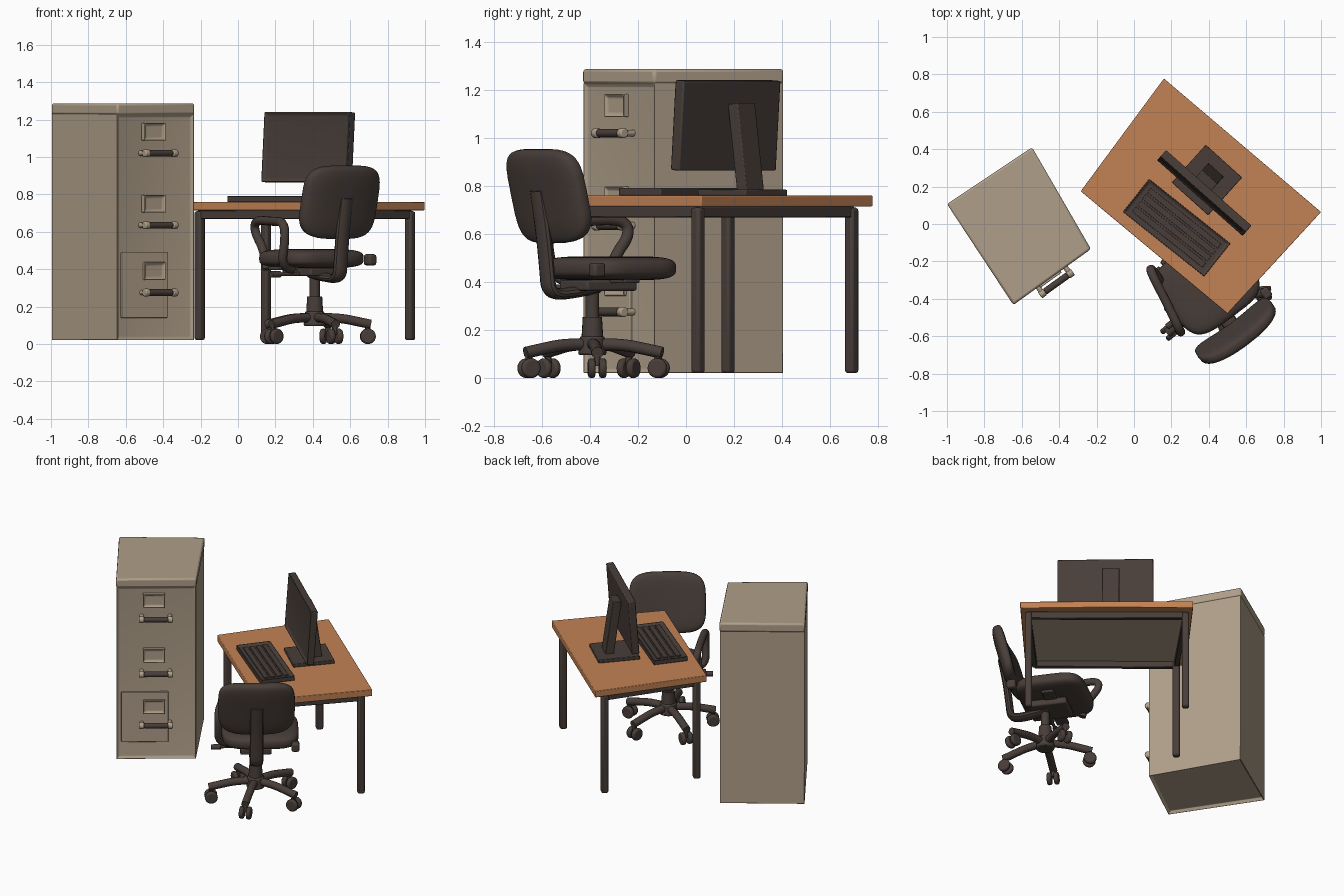
import bpy, bmesh, math
from mathutils import Vector, Matrix

if "Cube" in bpy.data.objects:
    bpy.data.objects.remove(bpy.data.objects["Cube"])


def material(name, rgb):
    m = bpy.data.materials.new(name)
    m.diffuse_color = (*rgb, 1)
    m.use_nodes = True
    m.node_tree.nodes["Principled BSDF"].inputs["Base Color"].default_value = m.diffuse_color
    return m


DARK = material("dark brown", (0.065, 0.048, 0.041))
BEIGE = material("beige metal", (0.43, 0.345, 0.25))
WOOD = material("orange wood", (0.54, 0.225, 0.09))


def finish(name, bm, mat, matrix=Matrix(), bevel=0.0, seg=2):
    bmesh.ops.recalc_face_normals(bm, faces=bm.faces)
    me = bpy.data.meshes.new(name)
    bm.to_mesh(me)
    bm.free()
    me.materials.append(mat)
    ob = bpy.data.objects.new(name, me)
    ob.matrix_world = matrix
    bpy.context.collection.objects.link(ob)
    if bevel:
        b = ob.modifiers.new("bevel", 'BEVEL')
        b.width, b.segments, b.limit_method = bevel, seg, 'ANGLE'
    bpy.context.view_layer.objects.active = ob
    ob.select_set(True)
    bpy.ops.object.shade_smooth_by_angle(angle=math.radians(35))
    ob.select_set(False)
    return ob


def recess(bm, direction, width, depth):
    """Inset and push in the face that looks along direction."""
    bmesh.ops.recalc_face_normals(bm, faces=bm.faces)
    bm.normal_update()
    d = Vector(direction)
    f = max(bm.faces, key=lambda f: f.normal.dot(d))
    bmesh.ops.inset_region(bm, faces=[f], thickness=width, depth=0)
    bm.normal_update()
    n = f.normal.copy()
    for v in f.verts:
        v.co -= n * depth


def prism(name, pts, z0, z1, mat, bevel=0.0, cut=None):
    bm = bmesh.new()
    lo = [bm.verts.new((x, y, z0)) for x, y in pts]
    hi = [bm.verts.new((x, y, z1)) for x, y in pts]
    bm.faces.new(lo)
    bm.faces.new(hi)
    for i in range(len(pts)):
        j = (i + 1) % len(pts)
        bm.faces.new((lo[i], lo[j], hi[j], hi[i]))
    for c in cut or []:
        recess(bm, *c)
    return finish(name, bm, mat, bevel=bevel)


def frame(x, y, deg):
    return Matrix.Translation((x, y, 0)) @ Matrix.Rotation(math.radians(deg), 4, 'Z')


def box(name, fr, loc, size, mat, tilt=0, bevel=0.004, cut=None):
    bm = bmesh.new()
    bmesh.ops.create_cube(bm, size=1)
    bmesh.ops.scale(bm, vec=size, verts=bm.verts)
    if cut:
        recess(bm, *cut)
    m = fr @ Matrix.Translation(loc) @ Matrix.Rotation(math.radians(tilt), 4, 'X')
    return finish(name, bm, mat, m, bevel)


def rod(name, fr, a, b, r1, mat, r2=None, seg=20, bevel=0.0):
    a, b = Vector(a), Vector(b)
    bm = bmesh.new()
    bmesh.ops.create_cone(bm, cap_ends=True, segments=seg, radius1=r1,
                          radius2=r1 if r2 is None else r2, depth=(b - a).length)
    q = (b - a).to_track_quat('Z', 'Y').to_matrix().to_4x4()
    return finish(name, bm, mat, fr @ Matrix.Translation((a + b) / 2) @ q, bevel)


def tube(name, fr, pts, r, mat, flat=1.0):
    """Smooth tube through points, converted to mesh; flat widens local x."""
    cu = bpy.data.curves.new(name, 'CURVE')
    cu.dimensions, cu.bevel_depth, cu.bevel_resolution = '3D', r, 4
    cu.use_fill_caps = True
    sp = cu.splines.new('NURBS')
    sp.points.add(len(pts) - 1)
    for p, c in zip(sp.points, pts):
        p.co = (*c, 1)
    sp.use_endpoint_u, sp.order_u, sp.resolution_u = True, 3, 5
    tmp = bpy.data.objects.new(name, cu)
    bpy.context.collection.objects.link(tmp)
    bpy.context.view_layer.update()
    me = bpy.data.meshes.new_from_object(tmp.evaluated_get(bpy.context.evaluated_depsgraph_get()))
    bpy.data.objects.remove(tmp)
    bm = bmesh.new()
    bm.from_mesh(me)
    bmesh.ops.scale(bm, vec=(flat, 1, 1), verts=bm.verts)
    return finish(name, bm, mat, fr)


def pad(name, fr, loc, half, mat, tilt=0, bend=0.0):
    """Cushion: squared-off sphere, flat along local z."""
    bm = bmesh.new()
    bmesh.ops.create_uvsphere(bm, u_segments=40, v_segments=20, radius=1)
    pw = lambda t, e: math.copysign(abs(t) ** e, t)
    for v in bm.verts:
        x, y, z = v.co
        r = math.hypot(x, y)
        c, s = (x / r, y / r) if r > 1e-5 else (0, 0)
        k = r ** 0.4
        v.co = (pw(c, .5) * k * half[0], pw(s, .5) * k * half[1], pw(z, .6) * half[2])
        v.co.z += bend * v.co.x ** 2
    m = fr @ Matrix.Translation(loc) @ Matrix.Rotation(math.radians(tilt), 4, 'X')
    return finish(name, bm, mat, m)


# ---- desk
prism("desk_top", [(-.285, .175), (.50, -.48), (1.0, .064), (.16, .778)], .715, .76, WOOD, .004)
A, B, C, D = (-.205, .175), (.15, .69), (.92, .05), (.49, -.40)
prism("desk_underside", [A, D, C, B], .709, .716, BEIGE)
for i, (p, q) in enumerate([(A, B), (B, C), (C, D), (D, A)]):
    d = Vector((q[0] - p[0], q[1] - p[1]))
    box(f"desk_rail_{i}", frame((p[0] + q[0]) / 2, (p[1] + q[1]) / 2, math.degrees(math.atan2(d.y, d.x))),
        (0, 0, .692), (d.length, .03, .045), DARK)
for n, p in (("left", A), ("back", B), ("right", C)):
    box(n + "_desk_leg", frame(*p, -40), (0, 0, .365), (.046, .046, .69), DARK, bevel=.012)

# ---- monitor
mon = frame(.375, .165, -41.5)
box("screen", mon, (0, 0, 1.052), (.61, .05, .375), DARK, -4, .006, ((0, -1, 0), .025, .012))
base = frame(.39, .235, -42)
box("monitor_base", base, (0, 0, .772), (.26, .27, .025), DARK)
box("monitor_neck", base, (0, .022, .945), (.11, .055, .40), DARK, 8)

# ---- keyboard
kb = frame(.228, -.02, -38.5)
box("keyboard", kb, (0, 0, .776), (.555, .225, .034), DARK, 0, .005, ((0, 0, 1), .022, .012))
for i in range(4):
    box(f"key_row_{i}", kb, (0, -.064 + .043 * i, .783), (.48, .032, .012), DARK, 0, .002)

# ---- filing cabinet
quad = [(-1.0, .107), (-.645, -.433), (-.23, -.134), (-.545, .41)]
mid = Vector((-.605, -.0125))
inner = [tuple(mid + (Vector(p) - mid) * .988) for p in quad]
prism("cabinet_body", inner, .02, 1.23, BEIGE, .003,
      [((.583, -.813, 0), .025, .012), ((0, 0, -1), .02, .02)])
prism("cabinet_cap", quad, 1.225, 1.287, BEIGE, .012)
cab = frame(-.44, -.284, 35.6)
box("lower_drawer_plate", cab, (-.07, .012, .315), (.30, .02, .35), BEIGE, 0, .003)
for i, z in enumerate((1.02, .635, .275)):
    box(f"label_holder_{i}", cab, (-.012, .002, z + .115), (.14, .03, .095), BEIGE, 0, .004,
        ((0, -1, 0), .022, .012))
    rod(f"handle_bar_{i}", cab, (-.075, -.042, z), (.075, -.042, z), .018, DARK, bevel=.004)
    for s in (-1, 1):
        rod(f"handle_post_{i}", cab, (s * .09, .02, z), (s * .09, -.055, z), .014, BEIGE)
        rod(f"handle_knob_{i}", cab, (s * .075, -.042, z), (s * .108, -.042, z), .021, BEIGE, bevel=.006)

# ---- office chair (local y is forward)
ch = frame(.41, -.39, 36.4)
pad("seat", ch, (.03, .07, .457), (.245, .225, .05), DARK)
pad("backrest", ch, (0, -.25, .757), (.245, .20, .04), DARK, 104, -.5)
tube("back_support", ch, [(0, -.285, .78), (0, -.255, .62), (0, -.235, .45), (0, -.225, .35),
                          (0, -.12, .35), (0, .02, .375)], .024, DARK, 1.8)
tube("armrest", ch, [(-.15, .0, .40), (-.24, -.02, .41), (-.24, -.06, .55), (-.24, -.05, .655),
                     (-.21, .10, .655), (-.18, .29, .665), (-.165, .32, .60), (-.165, .23, .50),
                     (-.17, .2, .40)], .024, DARK)
box("seat_mechanism", ch, (0, .03, .385), (.20, .26, .045), DARK, 0, .01)
box("seat_crossbar", ch, (-.02, .06, .405), (.44, .08, .02), DARK, 0, .006)
rod("left_lever", ch, (-.05, .01, .375), (-.28, .01, .372), .010, DARK)
rod("left_lever_grip", ch, (-.22, .01, .373), (-.285, .01, .372), .017, DARK, bevel=.004)
box("right_arm_mount", ch, (.25, -.16, .45), (.05, .06, .06), DARK, 0, .012)
rod("gas_lift", ch, (0, 0, .2), (0, 0, .38), .028, DARK)
rod("column", ch, (0, 0, .14), (0, 0, .255), .047, DARK, .04)
rod("hub", ch, (0, 0, .095), (0, 0, .175), .06, DARK, .052, bevel=.01)

# five-star base with twin-wheel casters
for i in range(5):
    fr = frame(.41, -.39, 4 + 72 * i)
    tube(f"base_arm_{i}", fr, [(.02, 0, .14), (.12, 0, .142), (.24, 0, .118), (.30, 0, .105)], .025, DARK)
    rod(f"caster_stem_{i}", fr, (.285, 0, .05), (.285, 0, .11), .014, DARK)
    for s in (-1, 1):
        rod(f"caster_wheel_{i}", fr, (.285, s * .008, .041), (.285, s * .038, .041), .041, DARK, seg=24, bevel=.01)
